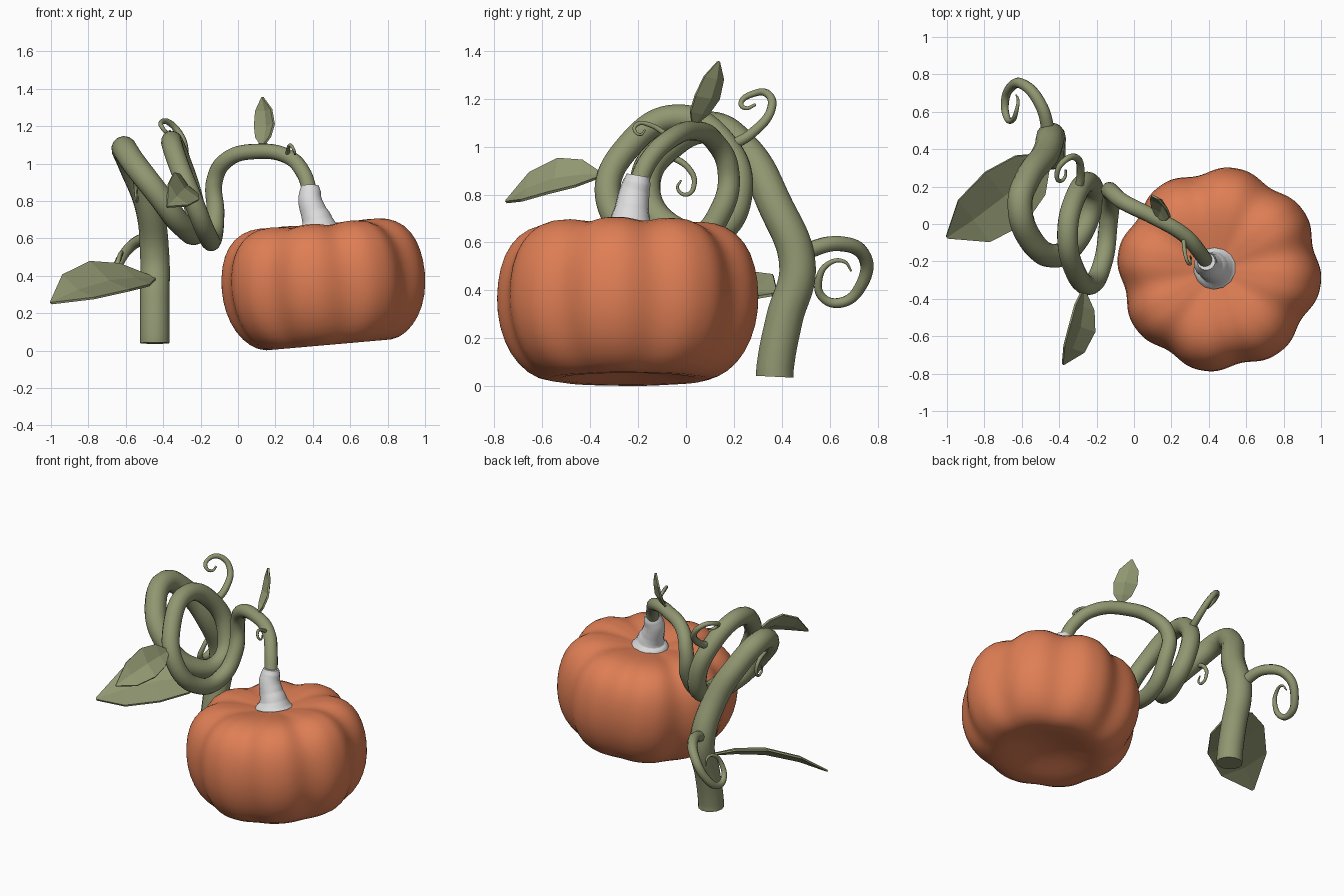
import bpy, bmesh, math
from mathutils import Vector, Matrix

cube = bpy.data.objects.get("Cube")
if cube:
    bpy.data.objects.remove(cube, do_unlink=True)


def material(name, color):
    m = bpy.data.materials.new(name)
    m.use_nodes = True
    rgba = (*color, 1)
    m.diffuse_color = rgba
    bsdf = m.node_tree.nodes["Principled BSDF"]
    bsdf.inputs["Base Color"].default_value = rgba
    bsdf.inputs["Roughness"].default_value = 0.7
    return m


ORANGE = material("pumpkin orange", (0.74, 0.21, 0.09))
GREEN = material("vine green", (0.28, 0.31, 0.165))
PALE = material("pale stem", (0.72, 0.72, 0.72))


def add(name, data, mat):
    ob = bpy.data.objects.new(name, data)
    data.materials.append(mat)
    bpy.context.collection.objects.link(ob)
    return ob


def tube(name, points, mat, sides=5):
    """Smooth tapering tube through (x, y, z, radius) points."""
    cu = bpy.data.curves.new(name, "CURVE")
    cu.dimensions = "3D"
    cu.bevel_depth = 1
    cu.bevel_resolution = sides
    cu.resolution_u = 10
    cu.use_fill_caps = True
    sp = cu.splines.new("BEZIER")
    sp.bezier_points.add(len(points) - 1)
    for p, (x, y, z, r) in zip(sp.bezier_points, points):
        p.co = (x, y, z)
        p.radius = r
        p.handle_left_type = p.handle_right_type = "AUTO"
    return add(name, cu, mat)


def tendril(name, points, start, end):
    """Tube whose thickness shrinks evenly along its length."""
    n = len(points) - 1
    tube(name, [(*p, start + (end - start) * i / n) for i, p in enumerate(points)], GREEN, 3)


def leaf(name, base, tip, side, width, fold, arch):
    """Faceted leaf: arched midrib from base to tip, two wings folded towards the normal."""
    base, tip, side = Vector(base), Vector(tip), Vector(side).normalized()
    axis = tip - base
    up = axis.cross(side).normalized()
    if up.z < 0:
        up = -up
    bm = bmesh.new()
    rows = []
    for t, w in ((0, 0.08), (0.2, 0.75), (0.45, 1), (0.75, 0.8), (1, 0.04)):
        rib = base + axis * t + up * (arch * math.sin(math.pi * t))
        rows.append([bm.verts.new(rib + side * (s * w * width) + up * (abs(s) * w * fold))
                     for s in (-1, 0, 1)])
    for a, b in zip(rows, rows[1:]):
        for i in range(2):
            bm.faces.new((a[i], a[i + 1], b[i + 1], b[i]))
    bmesh.ops.recalc_face_normals(bm, faces=bm.faces)
    me = bpy.data.meshes.new(name)
    bm.to_mesh(me)
    bm.free()
    ob = add(name, me, GREEN)
    mod = ob.modifiers.new("thickness", "SOLIDIFY")
    mod.thickness = 0.012
    mod.offset = 0


def pumpkin_body():
    """Softly ribbed squat body, turned from a profile and tipped sideways."""
    lobes, seg = 8, 120
    phase = math.radians(13)
    profile = [(0.12, 0.055), (0.24, 0.025), (0.34, 0.012), (0.42, 0.045), (0.495, 0.125),
               (0.54, 0.24), (0.553, 0.36), (0.538, 0.49), (0.495, 0.59), (0.42, 0.655),
               (0.32, 0.677), (0.2, 0.662), (0.1, 0.64)]
    bm = bmesh.new()
    rings = []
    for r, z in profile:
        ring = []
        fade = min(1, r / 0.5) ** 2
        for k in range(seg):
            a = math.tau * k / seg
            groove = (0.5 + 0.5 * math.cos((a - phase) * lobes)) ** 1.6
            rr = r * (1 - 0.065 * groove * fade)
            top = max(0, z - 0.45) / 0.22
            zz = z - 0.035 * groove * top * fade
            ring.append(bm.verts.new((rr * math.cos(a), rr * math.sin(a), zz - 0.35)))
        rings.append(ring)
    for lo, hi in zip(rings, rings[1:]):
        for k in range(seg):
            n = (k + 1) % seg
            bm.faces.new((lo[k], lo[n], hi[n], hi[k]))
    for ring, z in ((rings[0][::-1], 0.065), (rings[-1], 0.63)):
        centre = bm.verts.new((0, 0, z - 0.35))
        for k in range(seg):
            bm.faces.new((ring[k], ring[(k + 1) % seg], centre))
    tilt = Matrix.Translation((0.457, -0.243, 0.36)) @ Matrix.Rotation(math.radians(-5), 4, "Y")
    bm.transform(tilt)
    for f in bm.faces:
        f.smooth = True
    me = bpy.data.meshes.new("pumpkin_body")
    bm.to_mesh(me)
    bm.free()
    ob = add("pumpkin_body", me, ORANGE)
    mod = ob.modifiers.new("smooth", "SUBSURF")
    mod.levels = mod.render_levels = 1


pumpkin_body()

# Pale flared stem on the pumpkin
tube("pumpkin_stem", [(0.43, -0.235, 0.65, 0.115), (0.424, -0.232, 0.69, 0.085),
                      (0.405, -0.226, 0.74, 0.072), (0.386, -0.217, 0.8, 0.065),
                      (0.386, -0.205, 0.85, 0.058), (0.386, -0.2, 0.88, 0.048)], PALE)

# Main vine: trunk, two coils, then an arch down to the stem
tube("main_vine", [
    (-0.445, 0.37, 0.04, 0.08), (-0.445, 0.372, 0.08, 0.08), (-0.445, 0.41, 0.28, 0.079),
    (-0.445, 0.465, 0.5, 0.078), (-0.475, 0.37, 0.76, 0.074), (-0.57, 0.24, 0.99, 0.069),
    (-0.61, 0.1, 1.08, 0.067), (-0.555, -0.08, 1.0, 0.066), (-0.43, -0.17, 0.84, 0.064),
    (-0.3, -0.08, 0.67, 0.061), (-0.22, 0.12, 0.64, 0.058),
    (-0.24, 0.22, 0.8, 0.057), (-0.31, 0.15, 1.02, 0.056), (-0.355, -0.04, 1.12, 0.056),
    (-0.32, -0.24, 1.0, 0.055), (-0.235, -0.325, 0.79, 0.054),
    (-0.165, -0.2, 0.62, 0.052), (-0.135, 0.02, 0.6, 0.05), (-0.12, 0.15, 0.74, 0.048),
    (-0.125, 0.175, 0.91, 0.045), (-0.06, 0.12, 1.02, 0.043), (0.1, 0.04, 1.065, 0.041),
    (0.27, -0.06, 1.035, 0.04), (0.35, -0.15, 0.95, 0.04), (0.385, -0.2, 0.85, 0.04),
], GREEN)

# Curling tendrils
tendril("trunk_tendril", [
    (-0.45, 0.46, 0.55), (-0.5, 0.64, 0.595), (-0.59, 0.745, 0.54), (-0.66, 0.73, 0.42),
    (-0.69, 0.65, 0.35), (-0.68, 0.57, 0.37), (-0.65, 0.555, 0.45), (-0.63, 0.6, 0.515),
    (-0.62, 0.66, 0.52), (-0.63, 0.69, 0.48)], 0.036, 0.004)
tendril("coil_tendril", [
    (-0.3, 0.16, 0.99), (-0.285, 0.28, 1.06), (-0.31, 0.355, 1.155), (-0.37, 0.34, 1.22),
    (-0.41, 0.28, 1.22), (-0.4, 0.23, 1.185), (-0.37, 0.25, 1.16), (-0.365, 0.29, 1.175)],
    0.024, 0.006)
tendril("inner_tendril", [
    (-0.56, -0.06, 0.96), (-0.55, 0.01, 0.91), (-0.545, 0.035, 0.85), (-0.54, 0.005, 0.8),
    (-0.54, -0.035, 0.825), (-0.54, -0.02, 0.86)], 0.015, 0.004)
tendril("arch_tendril", [
    (0.265, -0.08, 1.05), (0.272, -0.15, 1.09), (0.285, -0.2, 1.095), (0.3, -0.215, 1.07),
    (0.305, -0.19, 1.05), (0.3, -0.17, 1.07)], 0.012, 0.004)

# Leaves
leaf("trunk_leaf", (-0.45, 0.37, 0.385), (-1, -0.07, 0.255), (-0.5, 0.65, 0.36),
     0.19, 0.03, 0.05)
leaf("coil_leaf", (-0.27, -0.35, 0.88), (-0.38, -0.75, 0.77), (0.65, -0.2, -0.7),
     0.1, 0.02, 0.05)
leaf("arch_leaf", (0.13, 0.03, 1.09), (0.13, 0.135, 1.355), (0.7, -0.65, 0.1),
     0.072, 0.02, -0.035)
